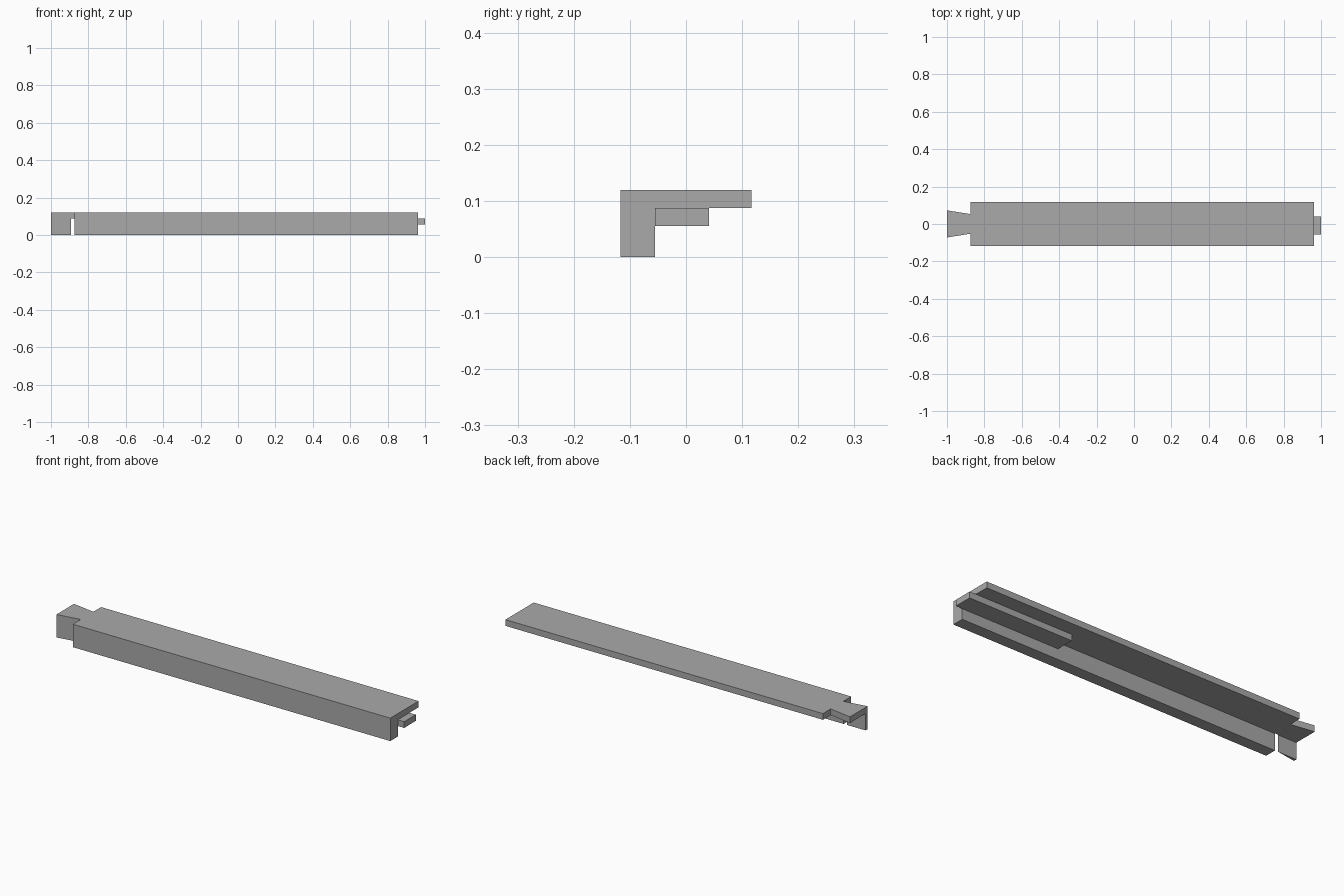
import bpy
import bmesh
from mathutils import Vector

old = bpy.data.objects.get("Cube")
if old:
    bpy.data.objects.remove(old, do_unlink=True)

GREY = (0.4, 0.4, 0.4, 1.0)
grey = bpy.data.materials.new("plain_grey")
grey.use_nodes = True
grey.diffuse_color = GREY
grey.node_tree.nodes["Principled BSDF"].inputs["Base Color"].default_value = GREY

# Main dimensions
HALF_WIDTH = 0.117
HEIGHT = 0.12
PLATE_BOTTOM = 0.0875
WALL_INNER = -0.055
TAIL_END, BODY_START, BODY_END, TONGUE_END = -1.0, -0.874, 0.963, 1.0


def prism(name, outline, sweep):
    """Extrude a flat outline of 3D points along a vector."""
    bm = bmesh.new()
    face = bm.faces.new([bm.verts.new(p) for p in outline])
    moved = bmesh.ops.extrude_face_region(bm, geom=[face])["geom"]
    verts = [g for g in moved if isinstance(g, bmesh.types.BMVert)]
    bmesh.ops.translate(bm, verts=verts, vec=Vector(sweep))
    if face.is_valid and len(face.edges[0].link_faces) < 2:
        bm.faces.new([v for v in face.verts])
    bmesh.ops.holes_fill(bm, edges=bm.edges[:])
    bmesh.ops.recalc_face_normals(bm, faces=bm.faces[:])
    mesh = bpy.data.meshes.new(name)
    bm.to_mesh(mesh)
    bm.free()
    mesh.materials.append(grey)
    obj = bpy.data.objects.new(name, mesh)
    bpy.context.collection.objects.link(obj)
    return obj


# L-shaped rail running the full length to the dovetail end
profile = [(-HALF_WIDTH, 0), (WALL_INNER, 0), (WALL_INNER, PLATE_BOTTOM),
           (HALF_WIDTH, PLATE_BOTTOM), (HALF_WIDTH, HEIGHT), (-HALF_WIDTH, HEIGHT)]
rail = prism("rail_with_dovetail", [(TAIL_END, y, z) for y, z in profile],
             (BODY_END - TAIL_END, 0, 0))

# Plan outline that trims one end of the rail to a dovetail
plan = [(TAIL_END - 0.126, -0.092), (BODY_START, -0.052), (BODY_START, -0.3),
        (1.2, -0.3), (1.2, 0.3), (BODY_START, 0.3),
        (BODY_START, 0.053), (TAIL_END - 0.126, 0.093)]
cutter = prism("dovetail_cutter", [(x, y, -0.1) for x, y in plan], (0, 0, 0.4))
cutter.hide_render = True

trim = rail.modifiers.new("dovetail_trim", "BOOLEAN")
trim.operation = "INTERSECT"
trim.solver = "EXACT"
trim.object = cutter
bpy.context.view_layer.update()
depsgraph = bpy.context.evaluated_depsgraph_get()
trimmed = bpy.data.meshes.new_from_object(rail.evaluated_get(depsgraph))
rail.modifiers.clear()
rail.data = trimmed
bpy.data.objects.remove(cutter, do_unlink=True)

# Tongue fixed under the plate, projecting from the other end
tongue_y = (WALL_INNER, 0.041)
tongue_z = (0.055, PLATE_BOTTOM)
section = [(tongue_y[0], tongue_z[0]), (tongue_y[1], tongue_z[0]),
           (tongue_y[1], tongue_z[1]), (tongue_y[0], tongue_z[1])]
prism("tongue", [(0.4, y, z) for y, z in section], (TONGUE_END - 0.4, 0, 0))
